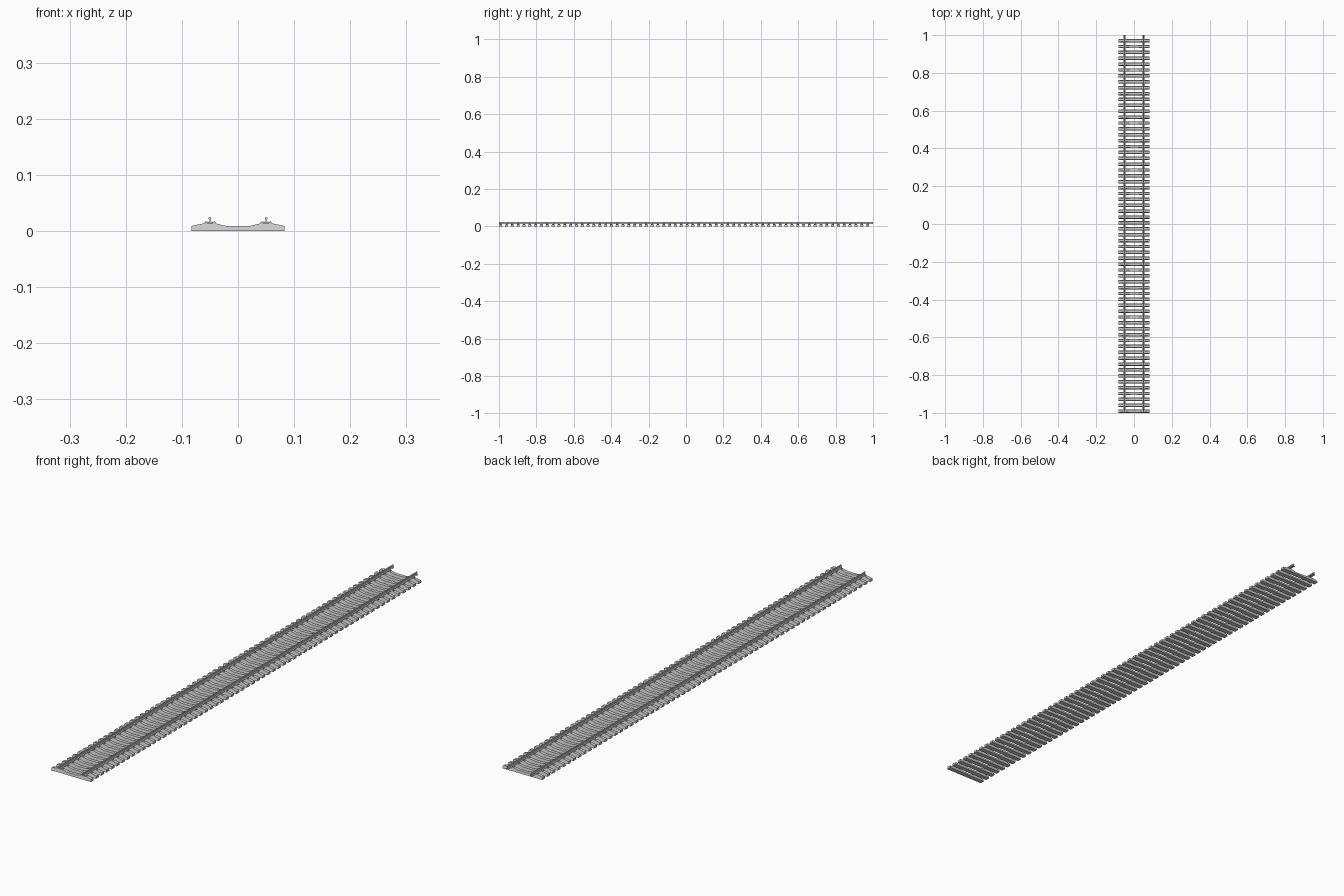
import bpy, bmesh

if "Cube" in bpy.data.objects:
    bpy.data.objects.remove(bpy.data.objects["Cube"])

COUNT, PITCH = 64, 0.03113
Y0 = -0.9905           # centre of the first sleeper
GAUGE = 0.05           # rail centre offset


def finish(name, bm, repeat=False):
    bmesh.ops.recalc_face_normals(bm, faces=bm.faces)
    me = bpy.data.meshes.new(name)
    bm.to_mesh(me)
    bm.free()
    ob = bpy.data.objects.new(name, me)
    bpy.context.collection.objects.link(ob)
    if repeat:
        ob.location.y = Y0
        m = ob.modifiers.new("along_track", 'ARRAY')
        m.count = COUNT
        m.use_relative_offset = False
        m.use_constant_offset = True
        m.constant_offset_displace = (0, PITCH, 0)
    return ob


def loft(bm, rings):
    """Skin a list of closed rings and cap both ends."""
    vs = [[bm.verts.new(p) for p in r] for r in rings]
    n = len(vs[0])
    for a, b in zip(vs, vs[1:]):
        for i in range(n):
            j = (i + 1) % n
            bm.faces.new((a[i], a[j], b[j], b[i]))
    bm.faces.new(vs[0])
    bm.faces.new(vs[-1])


def extrude_y(bm, profile, y0, y1):
    loft(bm, [[(x, y, z) for x, z in profile] for y in (y0, y1)])


# Concrete sleeper: tapered section, raised rail seats, low waist
half = [(0.083, 0.009), (0.062, 0.0135), (0.040, 0.0135), (0.019, 0.0085)]
stations = [(-x, z) for x, z in half] + half[::-1]
bm = bmesh.new()
loft(bm, [[(x, -0.009, 0), (x, 0.009, 0), (x, 0.009 - 0.25 * z, z), (x, -0.009 + 0.25 * z, z)]
          for x, z in stations])
finish("sleeper", bm, True)

# Rails: foot, web and head section
side = [(0.005, 0.0138), (0.005, 0.0146), (0.0012, 0.0162), (0.0007, 0.0175),
        (0.0007, 0.0205), (0.0023, 0.0215), (0.0023, 0.0238), (0.0016, 0.0244)]
section = side + [(-x, z) for x, z in side[::-1]]
for name, s in (("left_rail", -1), ("right_rail", 1)):
    bm = bmesh.new()
    extrude_y(bm, [(s * GAUGE + x, z) for x, z in section], -1, 1)
    finish(name, bm)

# Rail pads and shoulder clips on both sides of each rail
for name, s in (("left_fastening", -1), ("right_fastening", 1)):
    bm = bmesh.new()
    c = s * GAUGE
    extrude_y(bm, [(c - 0.006, 0.013), (c + 0.006, 0.013),
                   (c + 0.006, 0.0138), (c - 0.006, 0.0138)], -0.005, 0.005)
    for d in (-1, 1):
        # angled guide plate
        extrude_y(bm, [(c + d * x, z) for x, z in
                       [(0.005, 0.013), (0.011, 0.013), (0.0105, 0.0148), (0.005, 0.0148)]],
                  -0.0045, 0.0045)
        # two spring arms bearing on the rail foot
        for y in (-0.003, 0.003):
            extrude_y(bm, [(c + d * x, z) for x, z in
                           [(0.003, 0.0156), (0.009, 0.0148), (0.009, 0.0158), (0.003, 0.0168)]],
                      y - 0.0008, y + 0.0008)
        # bolt head
        extrude_y(bm, [(c + d * x, z) for x, z in
                       [(0.0065, 0.0148), (0.0088, 0.0148), (0.0088, 0.0172), (0.0065, 0.0172)]],
                  -0.0012, 0.0012)
    finish(name, bm, True)
